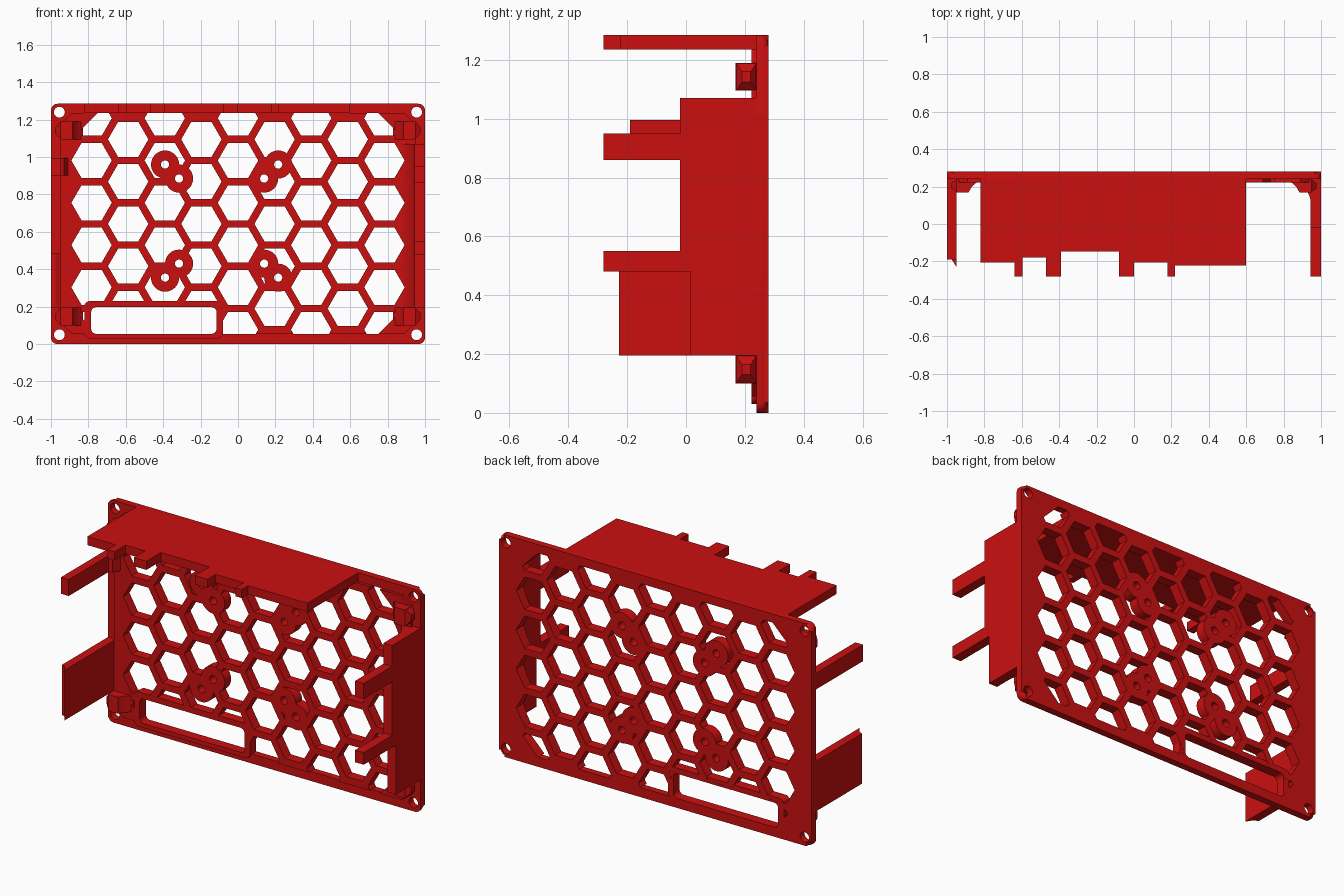
import bpy, bmesh, math

if "Cube" in bpy.data.objects:
    bpy.data.objects.remove(bpy.data.objects["Cube"])

red = bpy.data.materials.new("red plastic")
red.diffuse_color = (0.6, 0.005, 0.005, 1)
red.use_nodes = True
red.node_tree.nodes["Principled BSDF"].inputs["Base Color"].default_value = red.diffuse_color


def finish(name, bm):
    bmesh.ops.recalc_face_normals(bm, faces=bm.faces)
    me = bpy.data.meshes.new(name)
    bm.to_mesh(me)
    bm.free()
    me.materials.append(red)
    ob = bpy.data.objects.new(name, me)
    bpy.context.collection.objects.link(ob)
    return ob


def add_prism(bm, pts, lo, hi, axis):
    """Extrude a 2D outline along y (x,z outline) or z (x,y outline)."""
    put = (lambda p, h: (p[0], h, p[1])) if axis == "y" else (lambda p, h: (p[0], p[1], h))
    a = [bm.verts.new(put(p, lo)) for p in pts]
    b = [bm.verts.new(put(p, hi)) for p in pts]
    bm.faces.new(a)
    bm.faces.new(b[::-1])
    for i in range(len(pts)):
        j = (i + 1) % len(pts)
        bm.faces.new((a[i], a[j], b[j], b[i]))


def prism(name, pts, lo, hi, axis="y"):
    bm = bmesh.new()
    add_prism(bm, pts, lo, hi, axis)
    return finish(name, bm)


def rect(x0, x1, z0, z1):
    return [(x0, z0), (x1, z0), (x1, z1), (x0, z1)]


def box(name, x0, x1, y0, y1, z0, z1):
    return prism(name, rect(x0, x1, z0, z1), y0, y1)


def ngon(x, z, r, n):
    return [(x + r * math.cos(2 * math.pi * i / n), z + r * math.sin(2 * math.pi * i / n)) for i in range(n)]


def rounded(x0, x1, z0, z1, r, n=5):
    corners = [(x1 - r, z1 - r), (x0 + r, z1 - r), (x0 + r, z0 + r), (x1 - r, z0 + r)]
    return [(cx + r * math.cos((k + i / n) * math.pi / 2), cz + r * math.sin((k + i / n) * math.pi / 2))
            for k, (cx, cz) in enumerate(corners) for i in range(n + 1)]


def clip(poly, a, b, c):
    """Keep the part of a convex outline where a*x + b*z <= c."""
    out = []
    for i, p in enumerate(poly):
        q = poly[(i + 1) % len(poly)]
        dp, dq = a * p[0] + b * p[1] - c, a * q[0] + b * q[1] - c
        if dp <= 0:
            out.append(p)
        if dp * dq < 0:
            t = dp / (dp - dq)
            out.append((p[0] + t * (q[0] - p[0]), p[1] + t * (q[1] - p[1])))
    return out


def cut(ob, cutter):
    m = ob.modifiers.new("cut", 'BOOLEAN')
    m.operation, m.solver, m.object = 'DIFFERENCE', 'EXACT', cutter
    bpy.context.view_layer.objects.active = ob
    bpy.ops.object.modifier_apply(modifier=m.name)


H, MID = 1.285, 0.6425
LOW, HIGH = 0.055, 1.235

# Honeycomb cutter, trimmed by the border and the solid corners
PITCH, R = 0.226, 0.108
COL = PITCH * math.sqrt(3) / 2
bm = bmesh.new()
for i in range(-4, 5):
    rows = [k + 0.5 for k in range(-3, 3)] if i % 2 == 0 else range(-2, 3)
    for k in rows:
        poly = ngon(i * COL, MID + k * PITCH, R, 6)
        poly = clip(clip(poly, 0, 1, HIGH), 0, -1, -LOW)
        for sx in (-1, 1):
            poly = clip(poly, sx, 1, 0.75 + HIGH)
            poly = clip(poly, sx, -1, 0.75 - LOW)
        if len(poly) > 2:
            add_prism(bm, poly, 0.0, 0.4, "y")
hex_cutter = finish("honeycomb_cutter", bm)

# Screw holes, boss bores and display slot cutter
bosses = [(sx * 0.265 - 0.0875 + d * sx * 0.0375, MID + 0.0150 + sz * (0.265 + d * 0.0375))
          for sx in (-1, 1) for sz in (-1, 1) for d in (-1, 1)]
bm = bmesh.new()
for x in (-0.955, 0.955):
    for z in (0.05, 1.24):
        add_prism(bm, ngon(x, z, 0.029, 24), 0.0, 0.4, "y")
for x, z in bosses:
    add_prism(bm, ngon(x, z, 0.022, 20), 0.0, 0.4, "y")
add_prism(bm, rounded(-0.785, -0.115, LOW, 0.197, 0.025), 0.0, 0.4, "y")
hole_cutter = finish("hole_cutter", bm)

# Back plate with rounded corners and rounded rear rim
bm = bmesh.new()
add_prism(bm, rounded(-1, 1, 0, H, 0.035), 0.24, 0.28, "y")
rim = [e for e in bm.edges if all(v.co.y > 0.27 for v in e.verts)]
bmesh.ops.bevel(bm, geom=rim, offset=0.025, segments=4, profile=0.5, affect='EDGES')
plate = finish("back_plate", bm)

# Raised inner layer, clear of the screw holes
s = 0.06
layer_outline = [(-0.95 + s, LOW), (0.95 - s, LOW), (0.95, LOW + s), (0.95, HIGH - s),
                 (0.95 - s, HIGH), (-0.95 + s, HIGH), (-0.95, HIGH - s), (-0.95, LOW + s)]
layer = prism("inner_layer", layer_outline, 0.223, 0.241)

# Concave fillet between plate and right wall
arc = [(0.84 + 0.107 * math.cos(t * math.pi / 16), 0.1 + 0.125 * math.sin(t * math.pi / 16)) for t in range(9)]
fillet = prism("right_fillet", arc + [(0.84, 0.235), (0.96, 0.235), (0.96, 0.1)], 0.195, 1.07, "z")

# Slot surround and mounting bosses
surround = prism("slot_surround", rounded(-0.822, -0.08, 0.03, 0.23, 0.03), 0.223, 0.279)
boss_parts = [prism("mounting_boss", ngon(x, z, 0.075, 32), 0.222, 0.28) for x, z in bosses]

for ob in (plate, layer, fillet):
    cut(ob, hex_cutter)
for ob in [plate, layer, surround] + boss_parts:
    cut(ob, hole_cutter)
for c in (hex_cutter, hole_cutter):
    bpy.data.objects.remove(c)

# Top shelf with notched front edge: (end x, front y) steps
steps = [(-0.64, -0.205), (-0.595, -0.28), (-0.47, -0.178), (-0.39, -0.28), (-0.08, -0.147),
         (0.0, -0.28), (0.18, -0.205), (0.22, -0.28), (0.6, -0.222)]
outline, x = [(-0.82, 0.25)], -0.82
for x1, y in steps:
    outline += [(x, y), (x1, y)]
    x = x1
prism("top_shelf", outline + [(0.6, 0.25)], HIGH, H, "z")

# Right wall with two long tabs
box("right_wall", 0.945, 1.0, -0.02, 0.25, 0.48, 1.07)
box("right_wall_lower", 0.945, 1.0, 0.015, 0.25, 0.195, 0.48)
for z0, z1 in ((0.86, 0.95), (0.48, 0.55)):
    box("right_tab", 0.945, 1.0, -0.28, 0.0, z0, z1)

# Left panel and tab with chamfered ends
chamfer = [(-1, 0.25), (-1, -0.18), (-0.975, -0.19), (-0.95, -0.228), (-0.95, 0.25)]
prism("left_panel", chamfer, 0.195, 0.485, "z")
box("left_tab", -1.0, -0.95, -0.19, 0.25, 0.9, 0.995)
prism("left_tab_gusset", [(-0.955, 0.17), (-0.93, 0.18), (-0.905, 0.23), (-0.955, 0.23)], 0.9, 0.995, "z")

# Corner clips: sloped block with an outward snap bump
for sx in (-1, 1):
    for z0 in (0.1, 1.095):
        z1 = z0 + 0.095
        prof = [(0.95, 0.24), (0.95, 0.168), (0.885, 0.168), (0.87, 0.195), (0.85, 0.215), (0.83, 0.23)]
        prism("corner_clip", [(sx * a, b) for a, b in prof], z0, z1, "z")
        bm = bmesh.new()
        base = [bm.verts.new((sx * 0.948, y, z)) for y, z in rect(0.17, 0.24, z0, z1)]
        tip = [bm.verts.new((sx * 0.975, y, z)) for y, z in rect(0.19, 0.22, z0 + 0.03, z1 - 0.03)]
        bm.faces.new(base)
        bm.faces.new(tip[::-1])
        for i in range(4):
            j = (i + 1) % 4
            bm.faces.new((base[i], base[j], tip[j], tip[i]))
        finish("clip_bump", bm)

# Smooth the curved surfaces, keep the edges sharp
for ob in bpy.context.scene.objects:
    ob.select_set(True)
bpy.context.view_layer.objects.active = plate
bpy.ops.object.shade_smooth_by_angle(angle=math.radians(30))
